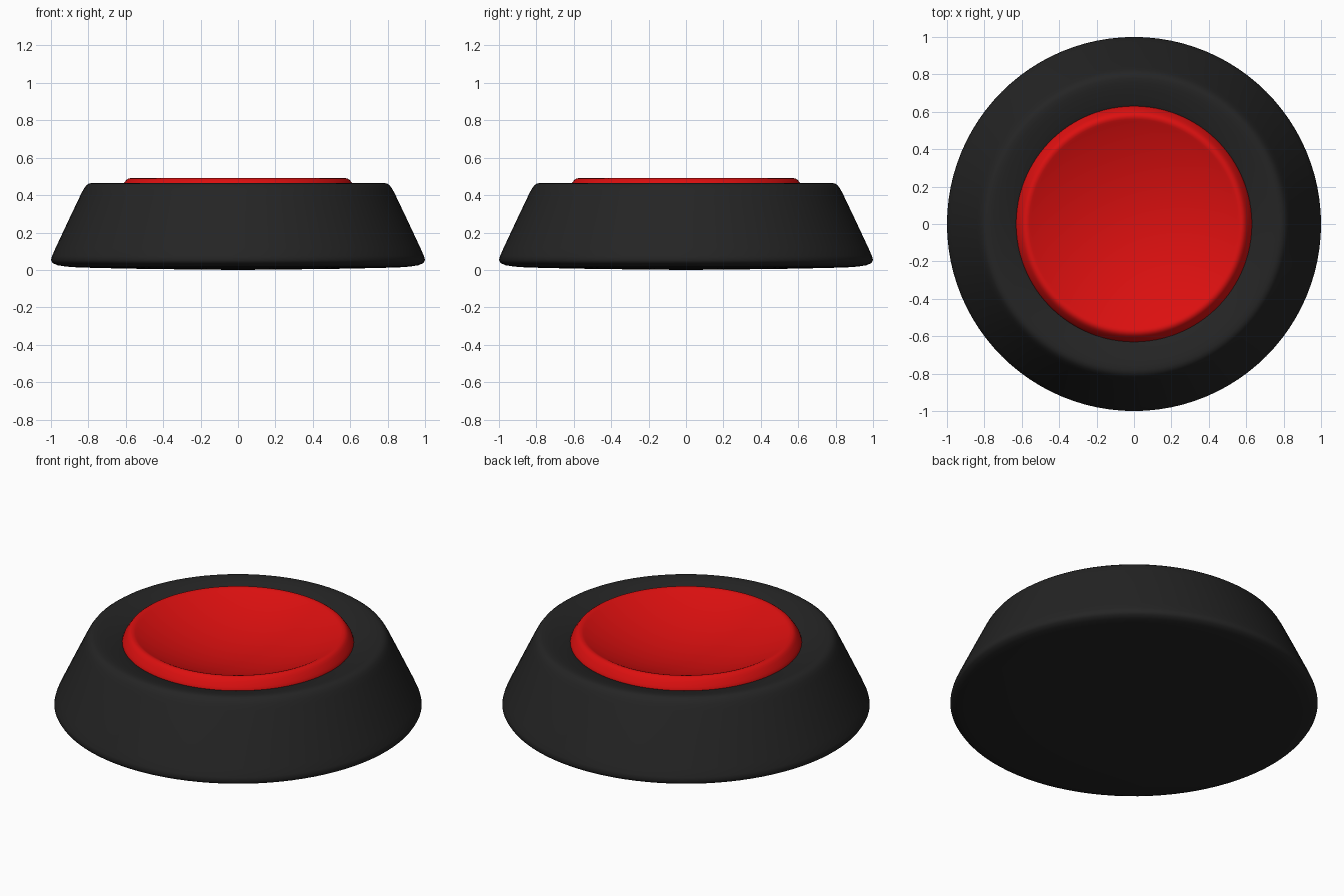
import bpy, bmesh, math

if "Cube" in bpy.data.objects:
    bpy.data.objects.remove(bpy.data.objects["Cube"])

SEGMENTS = 96


def material(name, color):
    mat = bpy.data.materials.new(name)
    mat.diffuse_color = (*color, 1)
    mat.use_nodes = True
    mat.node_tree.nodes["Principled BSDF"].inputs["Base Color"].default_value = mat.diffuse_color
    return mat


def lathe(name, profile, mat):
    """Spin an (r, z) profile about z; profile ends with r = 0 become poles."""
    bm = bmesh.new()
    rings = []
    for r, z in profile:
        if r == 0:
            rings.append([bm.verts.new((0, 0, z))] * SEGMENTS)
        else:
            rings.append([bm.verts.new((r * math.cos(2 * math.pi * i / SEGMENTS),
                                        r * math.sin(2 * math.pi * i / SEGMENTS), z))
                          for i in range(SEGMENTS)])
    for a, b in zip(rings, rings[1:]):
        for i in range(SEGMENTS):
            j = (i + 1) % SEGMENTS
            bm.faces.new(list(dict.fromkeys((a[i], a[j], b[j], b[i]))))
    bmesh.ops.recalc_face_normals(bm, faces=bm.faces)
    for f in bm.faces:
        f.smooth = True
    mesh = bpy.data.meshes.new(name)
    bm.to_mesh(mesh)
    bm.free()
    mesh.materials.append(mat)
    obj = bpy.data.objects.new(name, mesh)
    bpy.context.collection.objects.link(obj)
    return obj


black = material("matte black", (0.018, 0.018, 0.018))
red = material("bright red", (0.72, 0.005, 0.005))

# tapered housing with a softly rounded foot and a lip dipping to the button
lathe("housing", [
    (0, 0), (0.3, 0.003), (0.6, 0.007), (0.85, 0.013), (0.92, 0.018), (0.965, 0.025),
    (0.99, 0.036), (1.0, 0.052), (0.994, 0.075), (0.975, 0.118), (0.90, 0.278),
    (0.84, 0.404), (0.825, 0.433), (0.812, 0.451), (0.797, 0.462), (0.78, 0.465),
    (0.755, 0.463), (0.72, 0.455), (0.68, 0.444), (0.64, 0.431), (0.61, 0.418),
    (0.59, 0.39), (0.58, 0.33), (0, 0.33)], black)

# dished button: outer wall, rounded rim, shallow bowl
rim = [(0, 0.34), (0.60, 0.34), (0.63, 0.40), (0.631, 0.425), (0.624, 0.444), (0.605, 0.471),
       (0.596, 0.482), (0.585, 0.489), (0.572, 0.491), (0.560, 0.487)]
r0, z0, depth = 0.548, 0.481, 0.12
bowl = [(r0 * (1 - k / 10), z0 - depth * (1 - (1 - k / 10) ** 2)) for k in range(10)]
lathe("button", rim + bowl + [(0, z0 - depth)], red)
